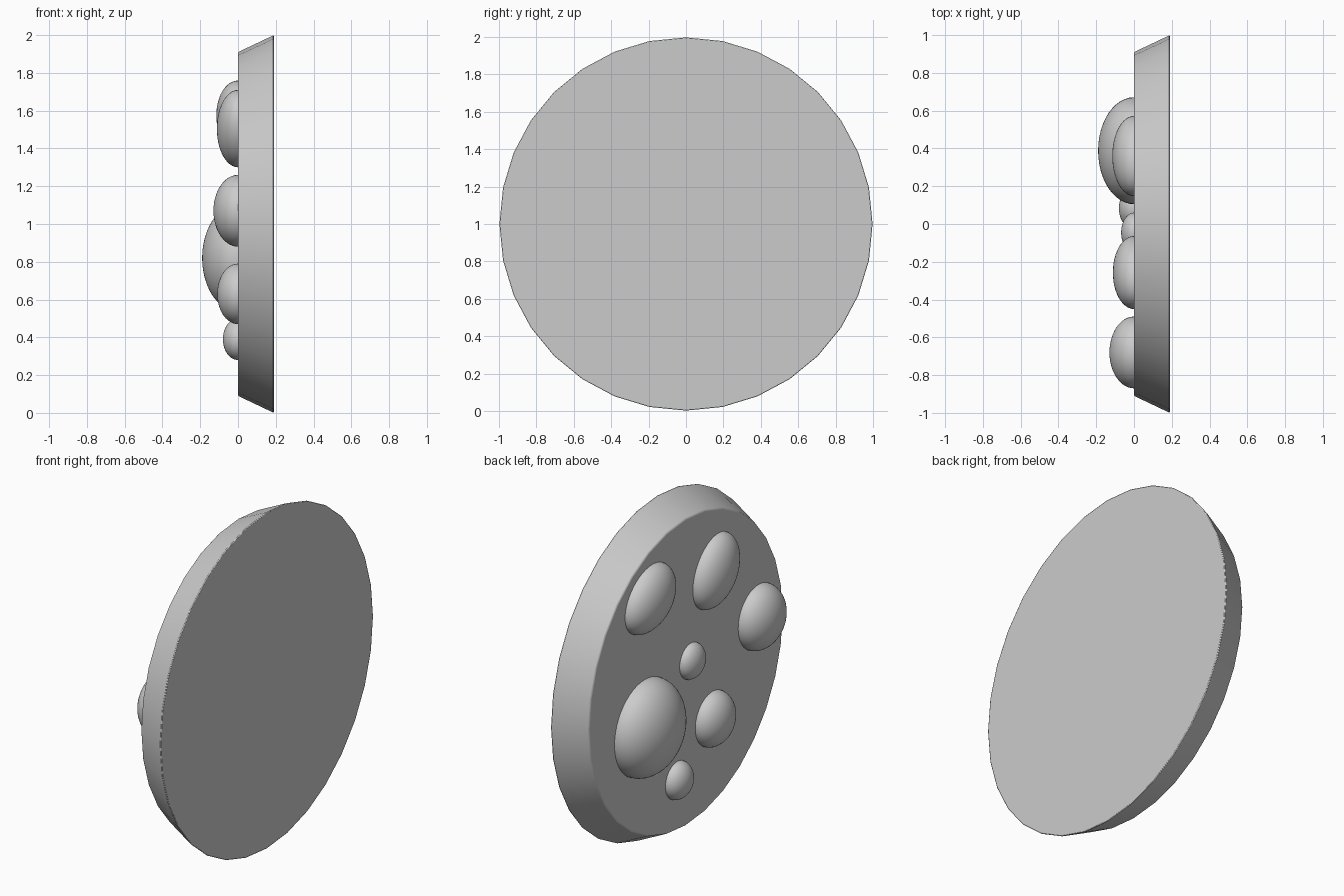
import bpy, math
from mathutils import Matrix

if "Cube" in bpy.data.objects:
    bpy.data.objects.remove(bpy.data.objects["Cube"])

# Tapered 32-sided disc standing on edge, wide face towards +x
bpy.ops.mesh.primitive_cone_add(vertices=32, radius1=0.91, radius2=1.0, depth=0.19)
disc = bpy.context.object
disc.name = "disc"
# local z -> world x, local y -> world z (a vertex stays at the top)
disc.data.transform(Matrix(((0, 0, 1, 0), (1, 0, 0, 0), (0, 1, 0, 0), (0, 0, 0, 1))))
disc.location = (0.095, 0, 1.0)
bev = disc.modifiers.new("soft_rims", 'BEVEL')
bev.width = 0.006
bev.segments = 2
bev.limit_method = 'ANGLE'
bev.angle_limit = math.radians(30)
bpy.ops.object.shade_smooth_by_angle(angle=math.radians(35))


def dome(name, y, z, ry, rz, depth, tilt=0):
    """Half ellipsoid bump on the small face, turned by tilt in the face plane."""
    bpy.ops.mesh.primitive_uv_sphere_add(segments=48, ring_count=24, radius=1)
    ob = bpy.context.object
    ob.name = name
    m = (Matrix.Rotation(math.radians(tilt), 4, 'X')
         @ Matrix.Diagonal((depth, ry, rz, 1))
         @ Matrix.Rotation(math.pi / 2, 4, 'Y'))
    ob.data.transform(m)
    # keep the hidden half inside the disc
    for v in ob.data.vertices:
        v.co.x = min(v.co.x, 0.02)
    ob.location = (0, y, z)
    bpy.ops.object.shade_smooth_by_angle(angle=math.radians(40))


# Bumps: y, z, radii, depth, tilt
dome("oval_bump_left", 0.36, 1.575, 0.222, 0.173, 0.115, -28)
dome("oval_bump_top", -0.257, 1.505, 0.222, 0.173, 0.112, -52)
dome("side_bump", -0.68, 1.07, 0.19, 0.19, 0.13)
dome("centre_bump", -0.045, 1.05, 0.105, 0.105, 0.068)
dome("large_bump", 0.388, 0.82, 0.283, 0.283, 0.19)
dome("lower_bump", -0.247, 0.63, 0.16, 0.16, 0.11)
dome("bottom_bump", 0.083, 0.39, 0.11, 0.11, 0.08)
